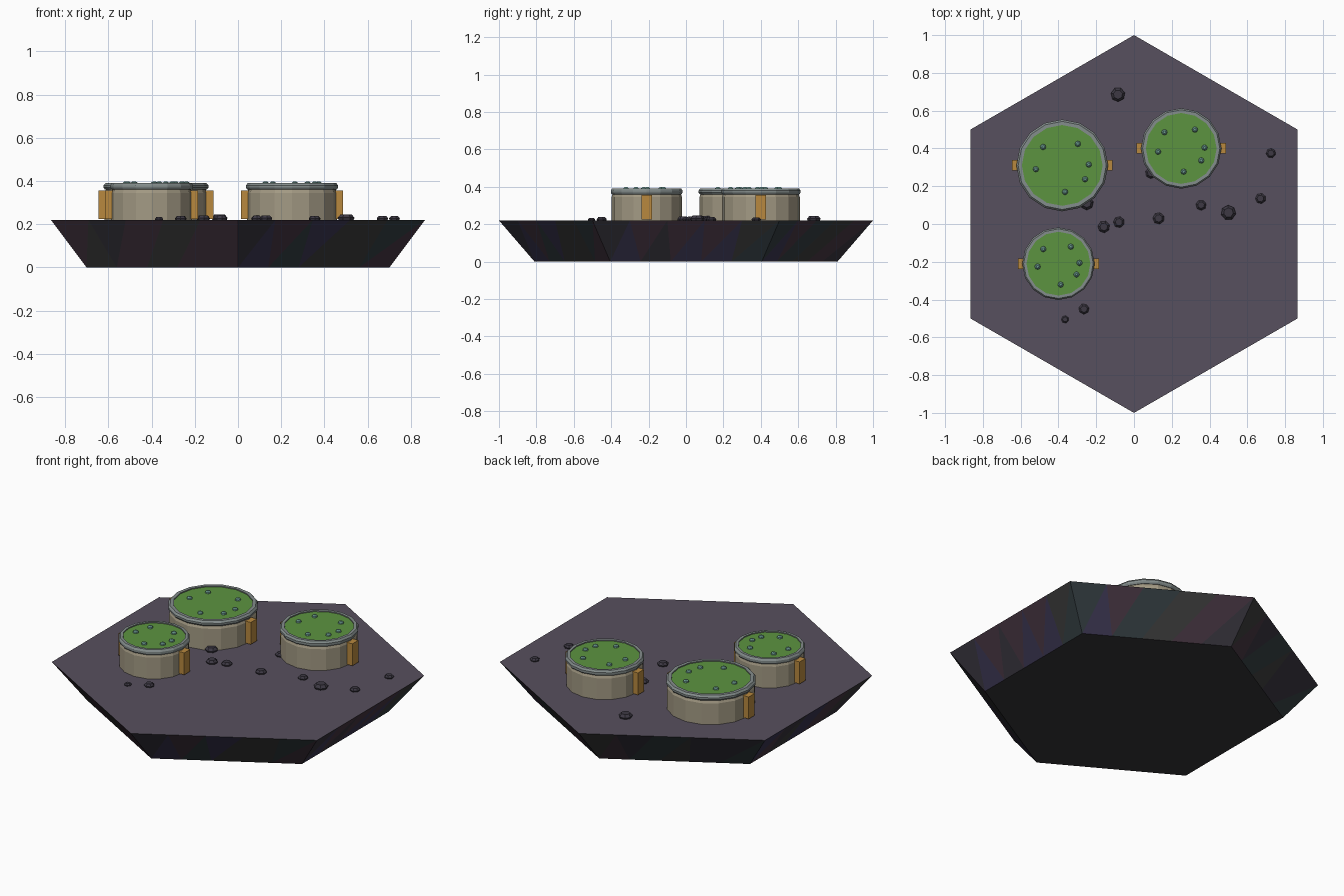
import bpy, bmesh, math, random
from math import sin, cos, pi, radians

if "Cube" in bpy.data.objects:
    bpy.data.objects.remove(bpy.data.objects["Cube"])

random.seed(4)
TOP = 0.22


def mat(name, hexcol):
    """Flat material from an sRGB hex colour."""
    m = bpy.data.materials.new(name)
    rgb = [int(hexcol[i:i + 2], 16) / 255 for i in (0, 2, 4)]
    m.diffuse_color = [((c + 0.055) / 1.055) ** 2.4 for c in rgb] + [1]
    m.use_nodes = True
    m.node_tree.nodes["Principled BSDF"].inputs["Base Color"].default_value = m.diffuse_color
    return m


GROUND = mat("ground", "57505e")
UNDER = mat("underside", "353438")
FACETS = [mat(f"facet_{i}", c) for i, c in enumerate(
    ("36333c", "3a3a3a", "443440", "323c40", "3a3550"))]
WALL = mat("wall", "a39a84")
RIM = mat("rim", "848d8c")
ALGAE = mat("algae", "5c9440")
BUBBLE = mat("bubble", "6f9f94")
PANEL = mat("panel", "b8893f")
ROCK = mat("rock", "3d3944")


def finish(name, bm, mats, loc=(0, 0, 0)):
    bmesh.ops.recalc_face_normals(bm, faces=bm.faces)
    me = bpy.data.meshes.new(name)
    bm.to_mesh(me)
    bm.free()
    for m in mats:
        me.materials.append(m)
    ob = bpy.data.objects.new(name, me)
    ob.location = loc
    bpy.context.collection.objects.link(ob)
    return ob


def lathe(name, profile, n, m, loc, closed=False, phase=0):
    """Revolve (radius, z) points; open profiles get end caps."""
    bm = bmesh.new()
    rings = [[bm.verts.new((r * cos(phase + 2 * pi * i / n),
                            r * sin(phase + 2 * pi * i / n), z))
              for i in range(n)] for r, z in profile]
    pairs = list(zip(rings, rings[1:]))
    if closed:
        pairs.append((rings[-1], rings[0]))
    else:
        bm.faces.new(rings[0])
        bm.faces.new(rings[-1])
    for a, b in pairs:
        for i in range(n):
            j = (i + 1) % n
            bm.faces.new((a[i], a[j], b[j], b[i]))
    return finish(name, bm, [m], loc)


def hex_ring(bm, radius, z, seg):
    """Points along a hexagon with corners on the y axis."""
    c = [(radius * cos(pi / 2 + k * pi / 3), radius * sin(pi / 2 + k * pi / 3)) for k in range(7)]
    return [bm.verts.new((c[k][0] + (c[k + 1][0] - c[k][0]) * s / seg,
                          c[k][1] + (c[k + 1][1] - c[k][1]) * s / seg, z))
            for k in range(6) for s in range(seg)]


# Hexagonal island with triangulated, tinted sides
bm = bmesh.new()
up, low = hex_ring(bm, 1, TOP, 5), hex_ring(bm, 0.81, 0, 5)
bm.faces.new(up).material_index = 0
bm.faces.new(low).material_index = 1
for i in range(len(up)):
    j = (i + 1) % len(up)
    for tri in ((up[i], up[j], low[i]), (up[j], low[j], low[i])):
        bm.faces.new(tri).material_index = random.randint(2, 6)
finish("hex_base", bm, [GROUND, UNDER] + FACETS)


def box(name, size, loc, m):
    bm = bmesh.new()
    bmesh.ops.create_cube(bm, size=1)
    bmesh.ops.scale(bm, vec=size, verts=bm.verts)
    return finish(name, bm, [m], loc)


def tank(idx, x, y, r):
    # Wall with a slight shoulder
    lathe(f"tank_wall_{idx}", [(r * 0.98, 0), (r * 0.98, 0.125), (r * 0.94, 0.148)],
          16, WALL, (x, y, TOP))
    # Raised rim ring
    lathe(f"tank_rim_{idx}", [(r * 0.88, 0.14), (r * 0.97, 0.14), (r, 0.149),
                              (r, 0.160), (r * 0.96, 0.171), (r * 0.88, 0.171)],
          16, RIM, (x, y, TOP), closed=True)
    # Algae surface
    lathe(f"algae_{idx}", [(r * 0.885, 0.145), (r * 0.885, 0.165)], 16, ALGAE, (x, y, TOP))
    # Bubbles
    for k, a in enumerate((136, 54, 2, -31, -84, -172)):
        q = r * 0.58
        lathe(f"bubble_{idx}_{k}", [(0.016, 0), (0.014, 0.009), (0.007, 0.015)], 8, BUBBLE,
              (x + q * cos(radians(a)), y + q * sin(radians(a)), TOP + 0.163))
    # Side panels
    for side, s in (("left", -1), ("right", 1)):
        box(f"panel_{side}_{idx}", (0.05, 0.056, 0.13), (x + s * (r - 0.002), y, TOP + 0.07), PANEL)


for i, t in enumerate(((-0.38, 0.31, 0.243), (0.25, 0.40, 0.213), (-0.40, -0.21, 0.192))):
    tank(i, *t)

# Scattered rocks: x, y, radius
for i, (x, y, r) in enumerate((
        (-0.085, 0.685, 0.038), (0.725, 0.375, 0.026), (0.67, 0.135, 0.028), (0.5, 0.06, 0.04),
        (0.355, 0.10, 0.028), (0.13, 0.03, 0.031), (-0.08, 0.01, 0.03), (-0.16, -0.015, 0.032),
        (-0.25, 0.11, 0.036), (0.09, 0.27, 0.03), (-0.265, -0.45, 0.028), (-0.365, -0.505, 0.02))):
    lathe(f"rock_{i}", [(r * 0.85, -0.005), (r, r * 0.25), (r * 0.65, r * 0.65)], 7, ROCK,
          (x, y, TOP), phase=random.uniform(0, pi))
